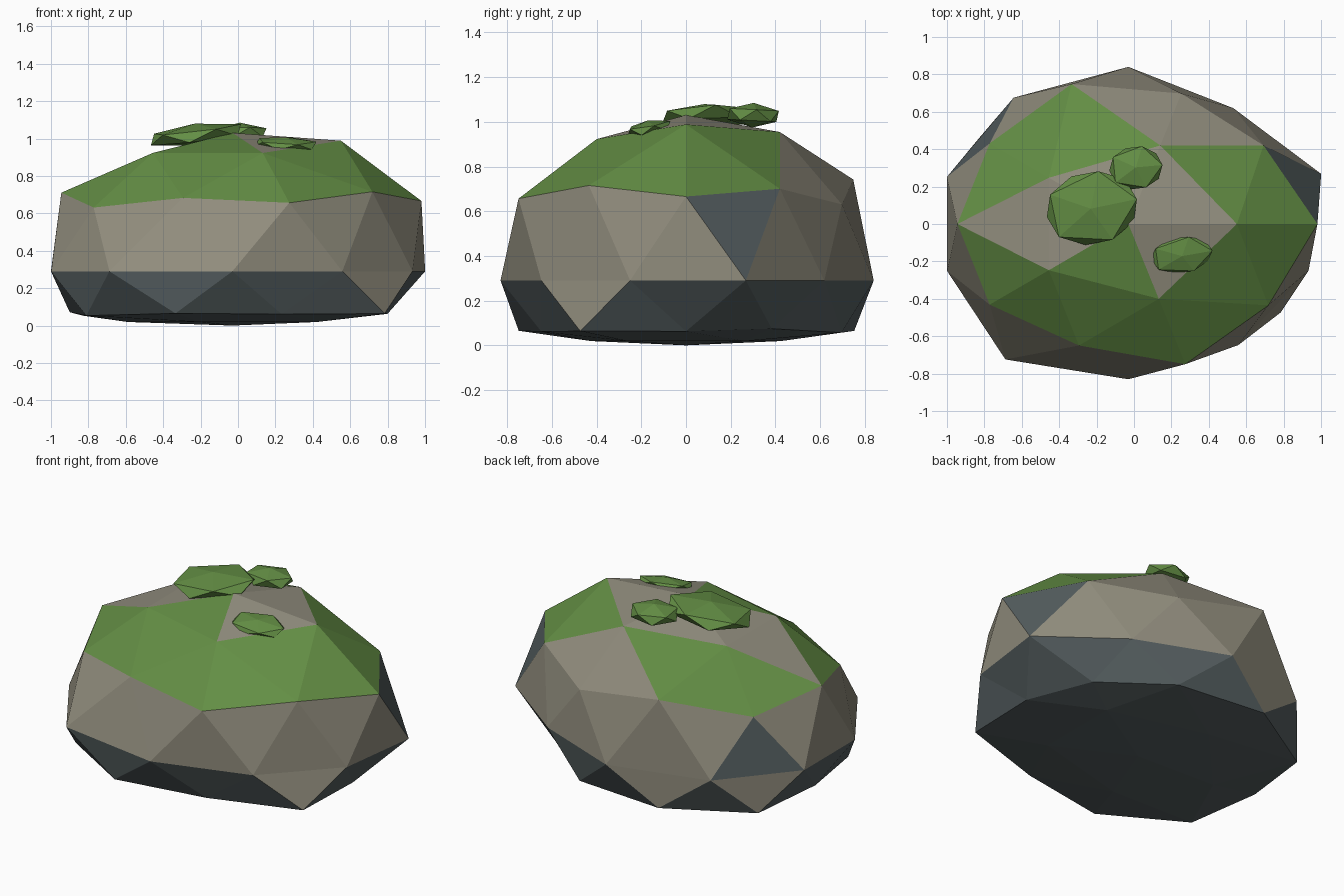
import bpy, bmesh, math
from mathutils import Matrix, Vector, Euler

if "Cube" in bpy.data.objects:
    bpy.data.objects.remove(bpy.data.objects["Cube"])


def material(name, rgb):
    m = bpy.data.materials.new(name)
    m.diffuse_color = (*rgb, 1)
    m.use_nodes = True
    m.node_tree.nodes["Principled BSDF"].inputs["Base Color"].default_value = m.diffuse_color
    return m


STONE = material("warm grey stone", (0.285, 0.268, 0.208))
SLATE = material("dark slate", (0.090, 0.112, 0.116))
MOSS = material("moss green", (0.125, 0.270, 0.058))


def make_object(name, bm, mats):
    mesh = bpy.data.meshes.new(name)
    bm.to_mesh(mesh)
    bm.free()
    for m in mats:
        mesh.materials.append(m)
    obj = bpy.data.objects.new(name, mesh)
    bpy.context.collection.objects.link(obj)
    return obj


def angle(v):
    return math.degrees(math.atan2(v.y, v.x)) % 360


# Boulder: icosphere whose rings (by unit height) swell or shrink, anticlockwise from +x
RINGS = {
    1.0: [0.796],
    0.851: [0.883, 0.84, 0.80, 0.80, 0.80],
    0.526: [0.84, 0.925, 0.86, 0.803, 0.87],
    0.447: [0.904, 0.82, 0.82, 0.82, 0.881],
    0.0: [0.867, 0.765, 0.84, 0.835, 0.816, 0.815, 0.895, 0.83, 0.80, 0.81],
    -0.447: [0.73, 0.885, 0.778, 0.88, 0.90],
    -0.526: [0.78, 0.86, 0.925, 0.907, 0.80],
    -0.851: [0.85] * 5,
    -1.0: [0.86],
}


def shape(u):
    ring = RINGS[min(RINGS, key=lambda z: abs(z - u.z))]
    k = int(((angle(u) + 1) % 360) * len(ring) / 360)
    p = u * ring[k]
    z = p.z * 0.93
    if z < -0.2:                      # squash the underside nearly flat
        z = -0.2 + (z + 0.2) * 0.15
    return Vector((p.x * 1.25 - 0.03, p.y, z + 0.29))


bm = bmesh.new()
bmesh.ops.create_icosphere(bm, subdivisions=2, radius=1)
centres = {}
for f in bm.faces:
    c = sum((v.co for v in f.verts), Vector()) / 3
    centres[f] = (c.z, angle(c))
for v in bm.verts:
    v.co = shape(v.co.copy())
bm.normal_update()
for f, (z, a) in centres.items():
    f.material_index = 0
    if z > 0.8:                       # peak: one mossy facet
        mossy = 216 < a < 288
    elif z > 0.7:                     # shoulder: bare on the left
        mossy = abs(a - 180) > 20
    else:                             # upper slope: bare at the back
        mossy = z > 0.5 and abs(a - 72) > 30
    if mossy:
        f.material_index = 2
    elif z < 0 and f.normal.z < -0.07:  # undercut facets
        f.material_index = 1
    elif (0.3 < z < 0.4 and abs(a - 18) < 9) or (0.1 < z < 0.2 and abs(a - 144) < 9):
        f.material_index = 1          # two slate patches on the sides
make_object("boulder", bm, [STONE, SLATE, MOSS])


# Moss clumps: flattened low-poly blobs on top
def clump(name, loc, size, rot):
    bm = bmesh.new()
    bmesh.ops.create_icosphere(bm, subdivisions=1, radius=1)
    bm.transform(Matrix.LocRotScale(Vector(loc), Euler(rot), Vector(size)))
    make_object(name, bm, [MOSS])


clump("moss_clump_large", (-0.225, 0.085, 1.02), (0.28, 0.22, 0.06), (0.03, -0.12, 0.2))
clump("moss_clump_small", (0.01, 0.30, 1.03), (0.16, 0.13, 0.055), (-0.05, 0.0, 0.1))
clump("moss_clump_front", (0.255, -0.165, 0.972), (0.185, 0.11, 0.035), (0.2, 0.03, 0.15))
